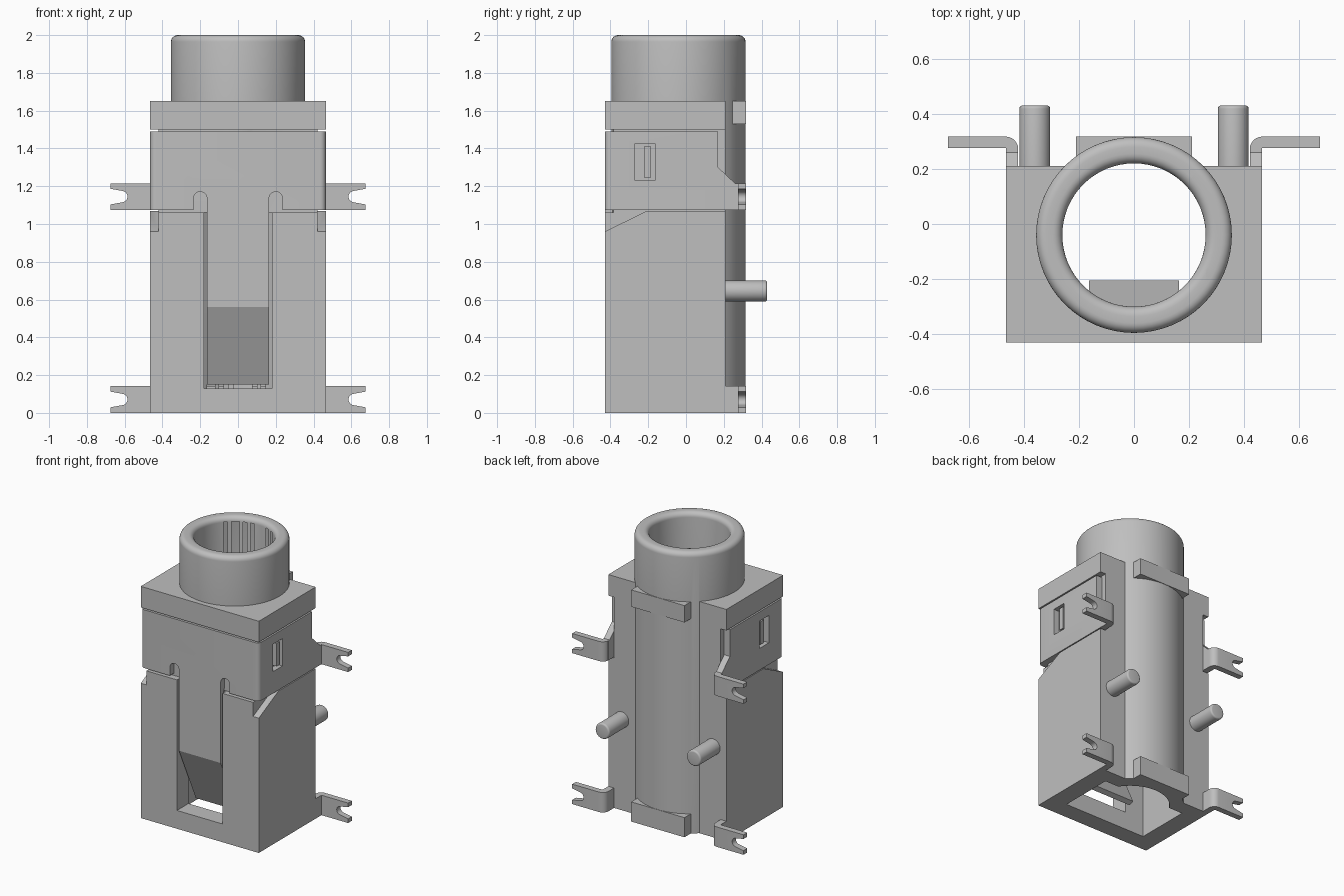
import bpy, bmesh, math
from mathutils import Matrix, Vector

if "Cube" in bpy.data.objects:
    bpy.data.objects.remove(bpy.data.objects["Cube"], do_unlink=True)

grey = bpy.data.materials.new("light_grey")
grey.use_nodes = True
GREY = (0.52, 0.52, 0.52, 1)
grey.diffuse_color = GREY
grey.node_tree.nodes["Principled BSDF"].inputs["Base Color"].default_value = GREY


def finish(name, bm):
    bmesh.ops.recalc_face_normals(bm, faces=bm.faces)
    me = bpy.data.meshes.new(name)
    bm.to_mesh(me)
    bm.free()
    me.materials.append(grey)
    ob = bpy.data.objects.new(name, me)
    bpy.context.collection.objects.link(ob)
    return ob


def prism(name, pts, axis, lo, hi):
    """Extrude a 2D outline along an axis; the outline uses the other two axes in order."""
    put = {"x": lambda a, b, c: (c, a, b),
           "y": lambda a, b, c: (a, c, b),
           "z": lambda a, b, c: (a, b, c)}[axis]
    bm = bmesh.new()
    face = bm.faces.new([bm.verts.new(put(a, b, lo)) for a, b in pts])
    ext = bmesh.ops.extrude_face_region(bm, geom=[face])
    verts = [v for v in ext["geom"] if isinstance(v, bmesh.types.BMVert)]
    bmesh.ops.translate(bm, verts=verts, vec=Vector(put(0, 0, hi - lo)))
    return finish(name, bm)


def box(name, x, y, z):
    return prism(name, [(x[0], y[0]), (x[1], y[0]), (x[1], y[1]), (x[0], y[1])], "z", *z)


def lathe(name, profile, matrix, steps=64):
    """Spin an (r, z) profile that starts and ends on the axis."""
    bm = bmesh.new()
    vs = [bm.verts.new((r, 0, z)) for r, z in profile]
    es = [bm.edges.new(p) for p in zip(vs, vs[1:])]
    bmesh.ops.spin(bm, geom=vs + es, cent=(0, 0, 0), axis=(0, 0, 1),
                   angle=2 * math.pi, steps=steps)
    bmesh.ops.remove_doubles(bm, verts=bm.verts, dist=1e-5)
    bm.transform(matrix)
    return finish(name, bm)


def arc(cx, cy, r, a0, a1, n=6):
    return [(cx + r * math.cos(math.radians(a0 + (a1 - a0) * i / n)),
             cy + r * math.sin(math.radians(a0 + (a1 - a0) * i / n))) for i in range(n + 1)]


def boolean(ob, other, op):
    mod = ob.modifiers.new(op, "BOOLEAN")
    mod.operation, mod.object, mod.solver = op, other, "EXACT"
    bpy.context.view_layer.objects.active = ob
    bpy.ops.object.modifier_apply(modifier=mod.name)
    bpy.data.objects.remove(other, do_unlink=True)


def smooth(ob):
    bpy.ops.object.select_all(action="DESELECT")
    ob.select_set(True)
    bpy.context.view_layer.objects.active = ob
    bpy.ops.object.shade_smooth_by_angle(angle=math.radians(30))


BARREL = Matrix.Translation((0, -0.04, 0))

# Housing: wide base with sloped shoulders, narrow core, top flange, barrel
housing = prism("housing", [(-0.43, 0), (0.21, 0), (0.21, 1.068), (-0.21, 1.068), (-0.43, 0.96)],
                "x", -0.465, 0.465)
for part in (
        box("front_block", (-0.42, 0.42), (-0.43, 0.21), (0, 1.06)),
        box("core", (-0.42, 0.42), (-0.385, 0.21), (0.5, 1.55)),
        box("flange", (-0.465, 0.465), (-0.43, 0.21), (1.5, 1.65)),
        lathe("barrel", [(0, 0), (0.355, 0)] + arc(0.32, 1.965, 0.035, 0, 90) + [(0, 2)], BARREL),
        box("upper_back_plate", (-0.21, 0.21), (0.15, 0.317), (1.53, 1.65)),
        box("lower_back_plate", (-0.21, 0.21), (0.15, 0.317), (0, 0.14))):
    boolean(housing, part, "UNION")

# Openings: flared bore, lower cavity, front window
for cutter in (
        lathe("bore", [(0, -0.1), (0.26, -0.1)] + arc(0.295, 1.965, 0.035, 180, 90)
              + [(0.295, 2.1), (0, 2.1)], BARREL),
        box("cavity", (-0.33, 0.33), (-0.30, 0.10), (-0.1, 1.0)),
        box("window", (-0.18, 0.18), (-0.5, -0.2), (0.13, 1.06))):
    boolean(housing, cutter, "DIFFERENCE")
smooth(housing)

# Wrap-around shield with rounded front corners
R = 0.03
outer = arc(-0.435, -0.40, R, 180, 270) + arc(0.435, -0.40, R, 270, 360)
shield = prism("shield", [(-0.465, 0.275)] + outer + [(0.465, 0.275), (0.42, 0.275),
               (0.42, -0.385), (-0.42, -0.385), (-0.42, 0.275)], "z", 1.075, 1.49)
boolean(shield, prism("rear_cut", [(0.17, 1.6), (0.17, 1.30), (0.26, 1.215), (0.4, 1.215), (0.4, 1.6)],
                      "x", -0.6, 0.6), "DIFFERENCE")
for s in (-1, 1):
    # Relief slots beside the tongue, latch window with its catch
    slot = [(s * 0.2 + 0.036, 1.0)] + arc(s * 0.2, 1.135, 0.036, 0, 180, 10) + [(s * 0.2 - 0.036, 1.0)]
    boolean(shield, prism("relief_slot", slot, "y", -0.5, -0.35), "DIFFERENCE")
    xs = sorted((s * 0.40, s * 0.5))
    boolean(shield, box("latch_cut", xs, (-0.27, -0.165), (1.23, 1.425)), "DIFFERENCE")
    catch = box("latch_catch_" + ("left" if s > 0 else "right"),
                sorted((s * 0.41, s * 0.458)), (-0.222, -0.185), (1.247, 1.41))
smooth(shield)

# Spring tongue: flat down the front, then bent inward
prism("spring_tongue", [(-0.43, 1.10), (-0.43, 0.56), (-0.24, 0.15), (-0.205, 0.165),
                        (-0.39, 0.57), (-0.39, 1.10)], "x", -0.164, 0.164)

# Bent solder tabs with forked tips, and locating pegs
for s, side in ((1, "left"), (-1, "right")):
    for level, z0, z1, y0 in (("upper", 1.075, 1.215, 0.26), ("lower", 0.0, 0.142, 0.15)):
        plan = [(0.465, y0), (0.465, 0.275), (0.675, 0.275), (0.675, 0.317)]
        plan += arc(0.465, 0.272, 0.045, 90, 180) + [(0.42, y0)]
        tab = prism(f"{level}_{side}_tab", [(s * x, y) for x, y in plan], "z", z0, z1)
        zc = (z0 + z1) / 2
        fork = [(0.7, zc - 0.046)] + arc(0.615, zc, 0.03, -100, -260, 10) + [(0.7, zc + 0.046)]
        boolean(tab, prism("fork_cut", [(s * x, z) for x, z in fork], "y", 0.2, 0.4), "DIFFERENCE")
        smooth(tab)
    peg = lathe(f"{side}_peg", [(0, 0.19), (0.056, 0.19)] + arc(0.044, 0.418, 0.012, 0, 90, 4) + [(0, 0.43)],
                Matrix.Translation((s * 0.36, 0, 0.645)) @ Matrix.Rotation(-math.pi / 2, 4, "X"), 32)
    smooth(peg)
